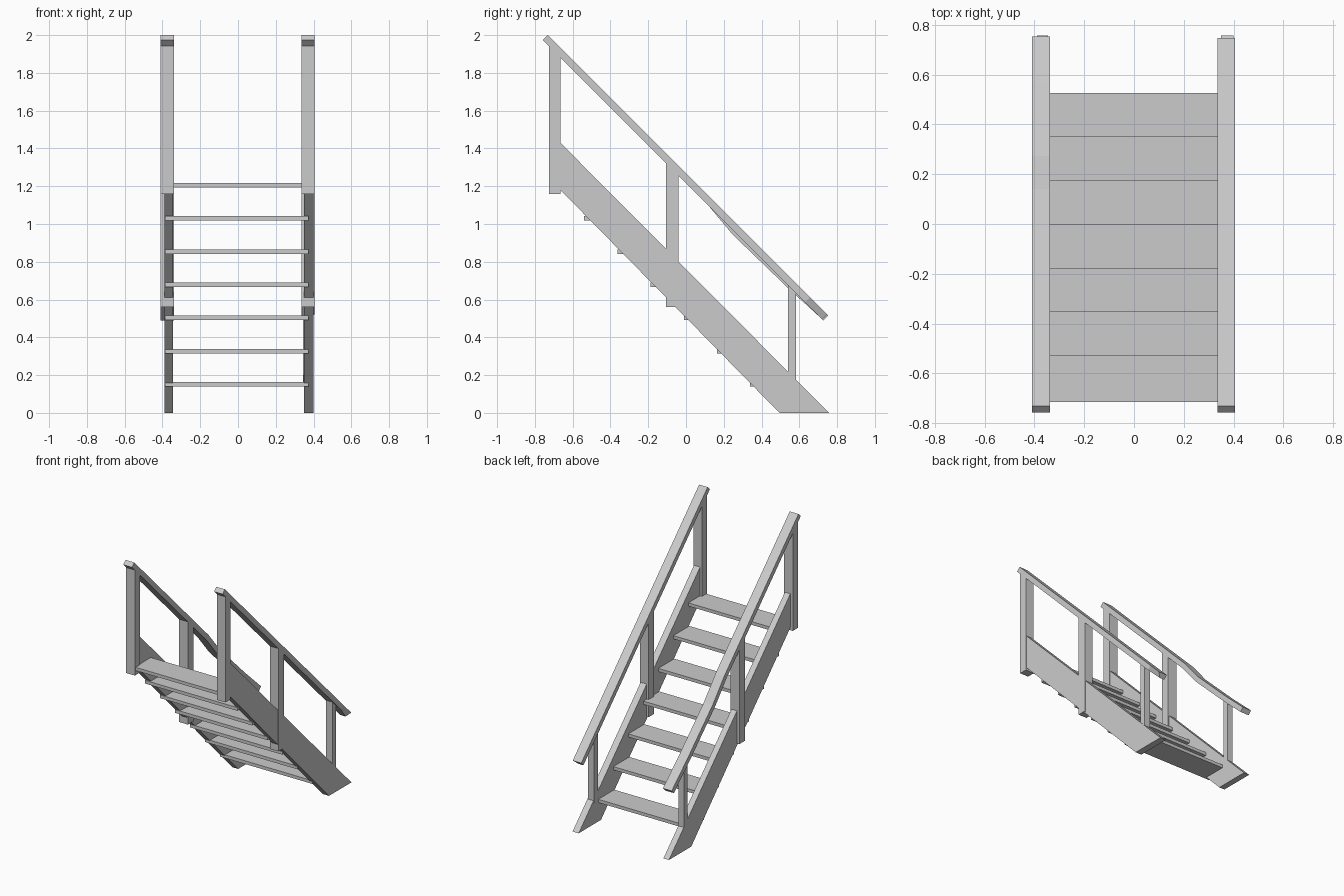
import bpy
import bmesh

cube = bpy.data.objects.get("Cube")
if cube:
    bpy.data.objects.remove(cube, do_unlink=True)

GREY = (0.6, 0.6, 0.6, 1.0)
mat = bpy.data.materials.new("plain grey")
mat.use_nodes = True
mat.diffuse_color = GREY
mat.node_tree.nodes["Principled BSDF"].inputs["Base Color"].default_value = GREY


def loft(name, sections):
    """Closed solid skinned through equal-length rings of points."""
    bm = bmesh.new()
    rings = [[bm.verts.new(p) for p in ring] for ring in sections]
    n = len(rings[0])
    for a, b in zip(rings, rings[1:]):
        for i in range(n):
            j = (i + 1) % n
            bm.faces.new((a[i], a[j], b[j], b[i]))
    bm.faces.new(rings[0])
    bm.faces.new(rings[-1])
    bmesh.ops.recalc_face_normals(bm, faces=bm.faces)
    mesh = bpy.data.meshes.new(name)
    bm.to_mesh(mesh)
    bm.free()
    mesh.materials.append(mat)
    obj = bpy.data.objects.new(name, mesh)
    bpy.context.collection.objects.link(obj)
    return obj


def plank(name, profile, x0, x1):
    """Side profile of (y, z) points extruded across x."""
    return loft(name, [[(x, y, z) for y, z in profile] for x in (x0, x1)])


def rail_under(y):
    return 1.217 - y


def post(name, y0, y1, z0, z1, x0, x1):
    """Upright with a slanted foot and a top cut to meet the rail."""
    top = 0.008
    profile = [(y0, z0), (y1, z1),
               (y1, rail_under(y1) + top), (y0, rail_under(y0) + top)]
    return plank(name, profile, x0, x1)


def handrail(name, x0, x1, stations):
    """Sloping rail; each station gives y, sag, inner and outer shift in x."""
    t = 0.026
    rings = []
    for y, sag, shift_low, shift_high in stations:
        z = rail_under(y) - sag
        rings.append([(x0 + shift_low, y, z), (x1 + shift_high, y, z),
                      (x1, y + t, z + t), (x0, y + t, z + t)])
    return loft(name, rings)


# Sloping side boards
STRINGER = [(0.495, 0), (0.757, 0), (-0.665, 1.43), (-0.70, 1.465),
            (-0.70, 1.215), (-0.665, 1.18)]

# x ranges: board, thick posts and rail, slim lower post
SIDES = {"left": ((0.35, 0.40), (0.335, 0.405), (0.345, 0.395)),
         "right": ((-0.39, -0.345), (-0.41, -0.338), (-0.39, -0.345))}

for side, (board, thick, slim) in SIDES.items():
    plank(side + "_stringer", STRINGER, *board)
    post(side + "_top_post", -0.725, -0.665, 1.16, 1.16, *thick)
    post(side + "_middle_post", -0.105, -0.04, 0.56, 0.56, *thick)
    post(side + "_lower_post", 0.54, 0.583, 0.20, 0.16, *slim)

# Handrails, slightly warped near their lower ends
handrail("left_handrail", *SIDES["left"][1],
         [(-0.758, 0, 0, 0), (0.63, 0, 0, 0), (0.722, 0, 0, -0.03)])
handrail("right_handrail", *SIDES["right"][1],
         [(-0.758, 0, 0, 0), (0.114, 0, 0, 0), (0.247, 0.026, 0, 0),
          (0.538, 0.016, 0, 0), (0.727, 0, 0, 0)])

# Treads
for i in range(7):
    y = 0.34 - i * 0.1758
    z = 0.14 + i * 0.1755
    plank("tread_%d" % (i + 1),
          [(y, z), (y + 0.187, z), (y + 0.187, z + 0.024), (y, z + 0.024)],
          -0.387, 0.372)
